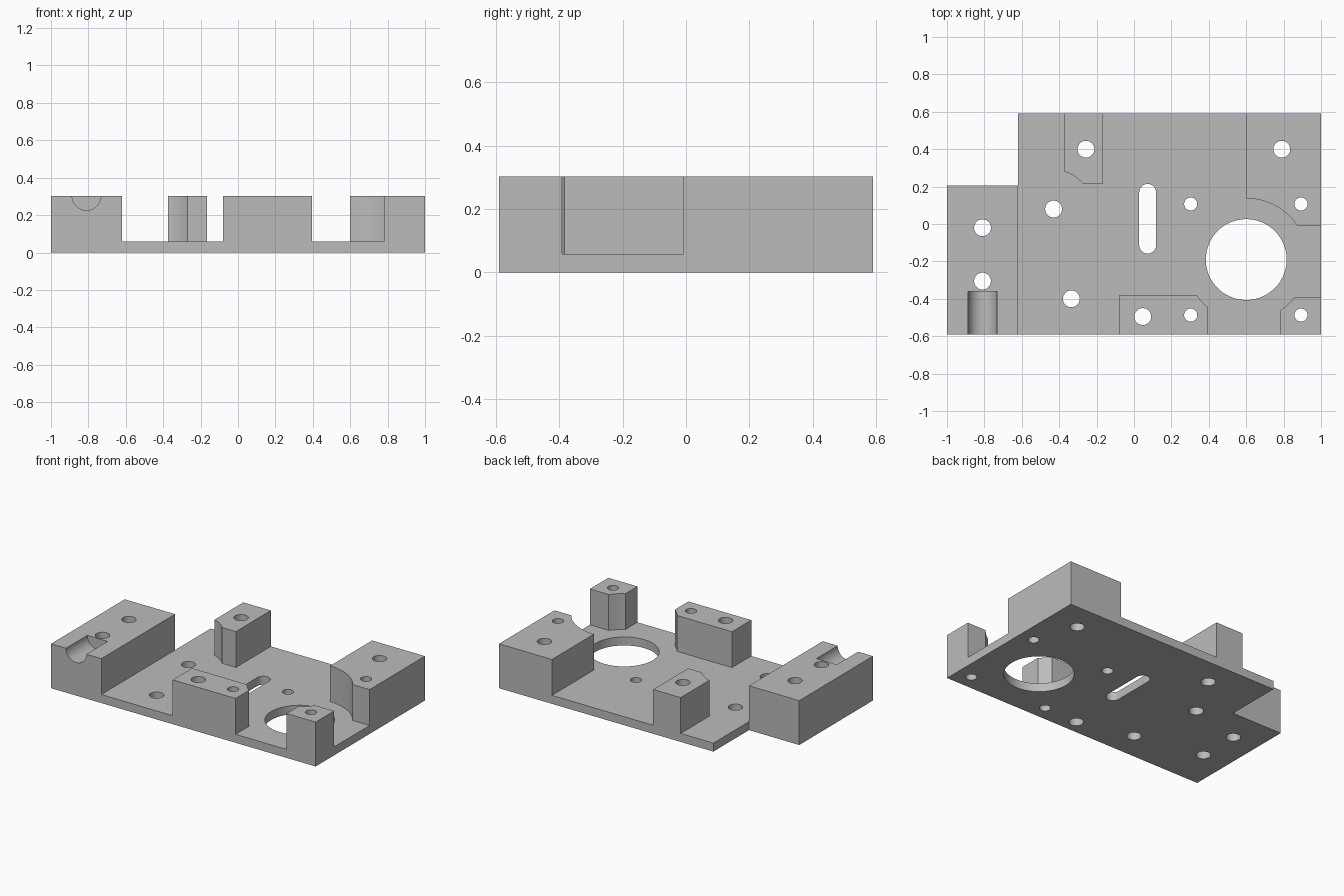
import bpy, bmesh
from math import pi, cos, sin
from mathutils import Matrix

cube = bpy.data.objects.get("Cube")
if cube:
    bpy.data.objects.remove(cube, do_unlink=True)

PLATE = 0.058   # plate thickness
TOP = 0.303     # height of the raised blocks
BACK = 0.59     # half depth

metal = bpy.data.materials.new("machined_grey")
metal.use_nodes = True
GREY = (0.5, 0.5, 0.5, 1)
metal.diffuse_color = GREY
metal.node_tree.nodes["Principled BSDF"].inputs["Base Color"].default_value = GREY


def prism(name, outline, z0, z1):
    """Solid made by extruding an outline straight up."""
    bm = bmesh.new()
    face = bm.faces.new([bm.verts.new((x, y, z0)) for x, y in outline])
    grown = bmesh.ops.extrude_face_region(bm, geom=[face])["geom"]
    verts = [v for v in grown if isinstance(v, bmesh.types.BMVert)]
    bmesh.ops.translate(bm, verts=verts, vec=(0, 0, z1 - z0))
    bmesh.ops.recalc_face_normals(bm, faces=bm.faces)
    mesh = bpy.data.meshes.new(name)
    bm.to_mesh(mesh)
    bm.free()
    mesh.materials.append(metal)
    obj = bpy.data.objects.new(name, mesh)
    bpy.context.collection.objects.link(obj)
    return obj


def arc(x, y, r, start=0, sweep=2 * pi, n=48):
    return [(x + r * cos(start + sweep * i / n), y + r * sin(start + sweep * i / n))
            for i in range(n)]


def box(name, x0, x1, y0, y1):
    return prism(name, [(x0, y0), (x1, y0), (x1, y1), (x0, y1)], 0, TOP)


def combine(target, tool, operation):
    """Boolean the tool into the target, then drop the tool."""
    mod = target.modifiers.new(operation.lower(), 'BOOLEAN')
    mod.operation, mod.object, mod.solver = operation, tool, 'EXACT'
    bpy.context.view_layer.objects.active = target
    bpy.ops.object.modifier_apply(modifier=mod.name)
    bpy.data.objects.remove(tool, do_unlink=True)


def cut_round(target, x, y, r, n=48):
    combine(target, prism("round_cutter", arc(x, y, r, n=n), -0.1, 0.5), 'DIFFERENCE')


# Base plate
base = prism("mounting_plate",
             [(-0.62, -BACK), (1, -BACK), (1, BACK), (-0.62, BACK)], 0, PLATE)

# Corner blocks relieved around the large bore
bore_x, bore_y = 0.6, -0.19
blocks = [box("rear_block", 0.6, 1, -0.008, BACK),
          box("front_block", -0.08, 0.395, -BACK, -0.382),
          box("corner_post", 0.78, 1, -BACK, -0.391)]
for block in blocks:
    cut_round(block, bore_x, bore_y, 0.327, 96)

# Rear post relieved around the nearby screw hole
post = box("rear_post", -0.373, -0.165, 0.213, BACK)
cut_round(post, -0.43, 0.08, 0.208, 64)

# Side block with a half-round groove in the front
side = box("side_block", -1, -0.62, -BACK, 0.206)
groove = prism("groove_cutter", arc(0, 0, 0.077), 0, 0.4)
groove.data.transform(Matrix.Translation((-0.81, -0.36, TOP)) @ Matrix.Rotation(pi / 2, 4, 'X'))
combine(side, groove, 'DIFFERENCE')

for block in blocks + [post, side]:
    combine(base, block, 'UNION')

# Large bore
cut_round(base, bore_x, bore_y, 0.216, 96)

# Screw holes
for x, y in [(-0.81, -0.02), (-0.81, -0.305), (-0.43, 0.08), (-0.335, -0.4),
             (-0.257, 0.4), (0.047, -0.495), (0.79, 0.4)]:
    cut_round(base, x, y, 0.045)

# Small pin holes in a square around the bore
for x in (0.303, 0.893):
    for y in (0.107, -0.487):
        cut_round(base, x, y, 0.035)

# Adjustment slot with rounded ends
slot = arc(0.073, 0.169, 0.045, 0, pi, 24) + [(0.028, 0.169)]
slot += arc(0.073, -0.113, 0.045, pi, pi, 24) + [(0.118, -0.113)]
combine(base, prism("slot_cutter", slot, -0.1, 0.5), 'DIFFERENCE')

# Round walls smooth, machined edges crisp
bpy.ops.object.select_all(action='DESELECT')
base.select_set(True)
bpy.context.view_layer.objects.active = base
bpy.ops.object.shade_smooth_by_angle(angle=pi / 6)
